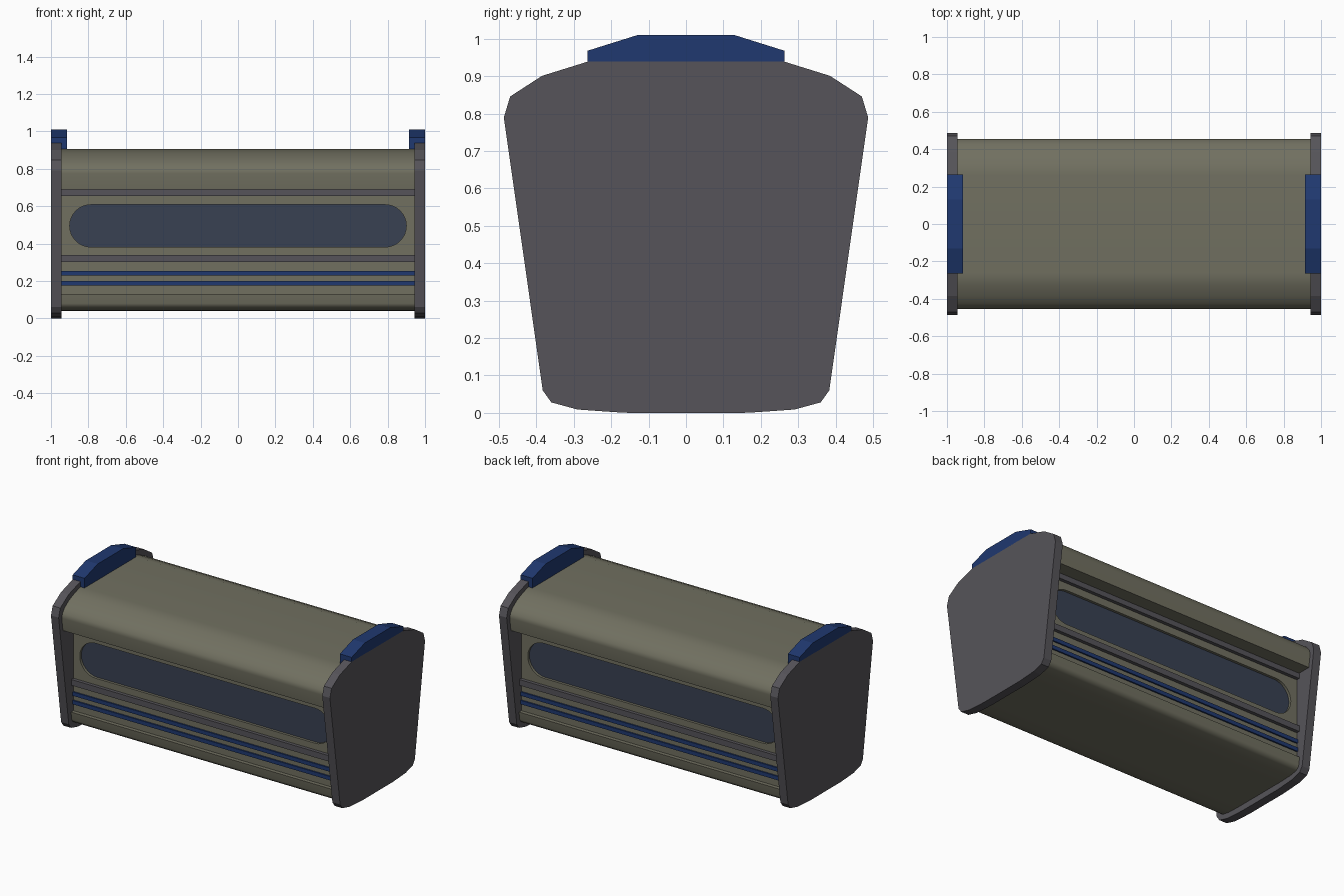
import bpy, bmesh
from math import pi, sin, cos, radians
from mathutils import Vector

if "Cube" in bpy.data.objects:
    bpy.data.objects.remove(bpy.data.objects["Cube"])


def material(name, rgb):
    m = bpy.data.materials.new(name)
    m.diffuse_color = (*rgb, 1)
    m.use_nodes = True
    m.node_tree.nodes["Principled BSDF"].inputs["Base Color"].default_value = m.diffuse_color
    return m


OLIVE = material("olive", (0.165, 0.162, 0.118))
GREY = material("dark_grey", (0.092, 0.088, 0.1))
BLUE = material("blue", (0.014, 0.04, 0.16))
GLASS = material("glass_blue", (0.04, 0.052, 0.085))


def extrude(name, mat, *solids):
    """One object made of solids, each an outline of 3D points plus a sweep vector."""
    bm = bmesh.new()
    for pts, vec in solids:
        face = bm.faces.new([bm.verts.new(p) for p in pts])
        out = bmesh.ops.extrude_face_region(bm, geom=[face], use_keep_orig=True)
        verts = [g for g in out["geom"] if isinstance(g, bmesh.types.BMVert)]
        bmesh.ops.translate(bm, verts=verts, vec=Vector(vec))
    bmesh.ops.recalc_face_normals(bm, faces=bm.faces[:])
    mesh = bpy.data.meshes.new(name)
    bm.to_mesh(mesh)
    bm.free()
    mesh.materials.append(mat)
    ob = bpy.data.objects.new(name, mesh)
    bpy.context.collection.objects.link(ob)
    return ob


def along_x(half, x0, x1):
    """Solid from a half (y, z) profile mirrored in y, swept from x0 to x1."""
    loop = half + [(-y, z) for y, z in reversed(half)]
    return [(x0, y, z) for y, z in loop], (x1 - x0, 0, 0)


def bar(side, y0, y1, z0, z1, length=0.945):
    pts = [(-length, side * y, z) for y, z in ((y0, z0), (y1, z0), (y1, z1), (y0, z1))]
    return pts, (2 * length, 0, 0)


def stadium(side, y0, y1, r=0.113, half=0.9, z=0.495, n=16):
    pts = []
    for sx, start in ((1, -pi / 2), (-1, pi / 2)):
        for i in range(n + 1):
            a = start + pi * i / n
            pts.append((sx * (half - r) + r * cos(a), side * y0, z + r * sin(a)))
    return pts, (0, side * (y1 - y0), 0)


# main body with rounded hood, recessed sides and rounded base
body = extrude("body", OLIVE, along_x([
    (0.262, 0.906), (0.33, 0.885), (0.385, 0.86), (0.425, 0.832), (0.448, 0.803),
    (0.455, 0.775), (0.443, 0.69), (0.335, 0.69), (0.335, 0.13), (0.36, 0.13),
    (0.353, 0.08), (0.345, 0.064), (0.327, 0.052), (0.275, 0.043), (0.18, 0.04)],
    -0.946, 0.946))

# window recesses cut into both sides
cutter = extrude("window_cutter", OLIVE, stadium(1, 0.312, 0.4), stadium(-1, 0.312, 0.4))
cutter.hide_render = True
mod = body.modifiers.new("windows", 'BOOLEAN')
mod.operation, mod.solver, mod.object = 'DIFFERENCE', 'EXACT', cutter
bpy.context.view_layer.objects.active = body
body.select_set(True)
bpy.ops.object.modifier_apply(modifier=mod.name)
bpy.data.objects.remove(cutter)
bpy.ops.object.shade_smooth_by_angle(angle=radians(30))
wn = body.modifiers.new("weighted_normals", 'WEIGHTED_NORMAL')
wn.keep_sharp = True

# windows, rails and stripes on both long sides
for side, tag in ((-1, "front"), (1, "back")):
    extrude(f"{tag}_window", GLASS, stadium(side, 0.305, 0.318))
    extrude(f"{tag}_rails", GREY, bar(side, 0.32, 0.357, 0.655, 0.689),
            bar(side, 0.32, 0.357, 0.302, 0.34))
    extrude(f"{tag}_stripes", BLUE, bar(side, 0.32, 0.344, 0.23, 0.255),
            bar(side, 0.32, 0.344, 0.175, 0.2))

# end caps and the grips on top of them
cap = [(0.26, 0.94), (0.385, 0.901), (0.47, 0.846), (0.487, 0.79), (0.383, 0.06),
       (0.36, 0.028), (0.29, 0.009), (0.19, 0.002), (0.15, 0)]
for s, tag in ((-1, "left"), (1, "right")):
    extrude(f"{tag}_end_cap", GREY, along_x(cap, s * 0.945, s))
    extrude(f"{tag}_grip", BLUE,
            along_x([(0.13, 1.01), (0.264, 0.968), (0.264, 0.939)], s * 0.945, s),
            along_x([(0.13, 1.01), (0.264, 0.968), (0.264, 0.9)], s * 0.915, s * 0.945))
